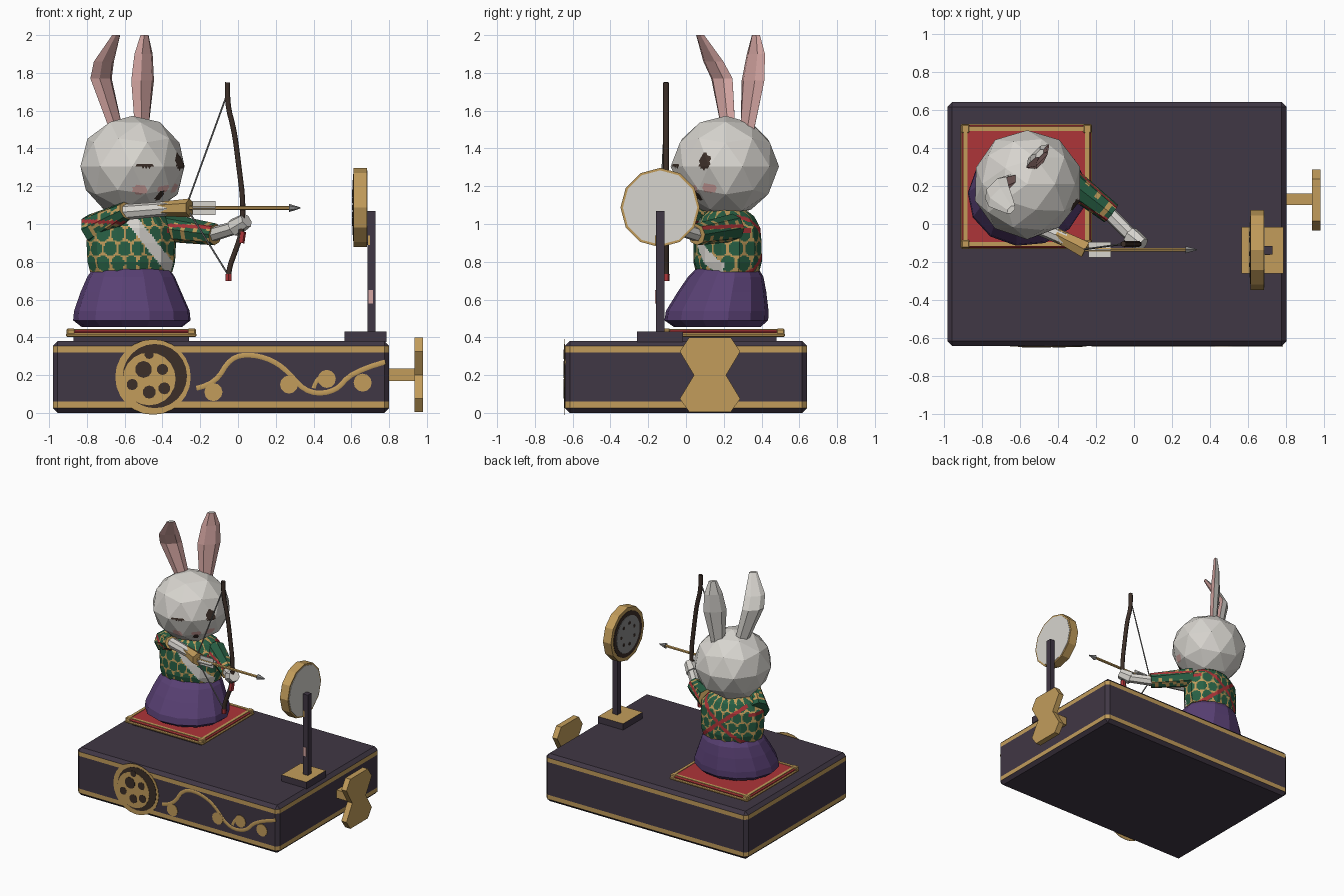
import bpy, bmesh, math, random
from mathutils import Vector, Matrix

random.seed(4)
if "Cube" in bpy.data.objects:
    bpy.data.objects.remove(bpy.data.objects["Cube"])


def material(name, r, g, b):
    m = bpy.data.materials.new(name)
    m.use_nodes = True
    m.diffuse_color = (r, g, b, 1)
    m.node_tree.nodes["Principled BSDF"].inputs["Base Color"].default_value = (r, g, b, 1)
    return m


DARK = material("dark lacquer", .051, .038, .058)
GOLD = material("gold", .54, .335, .105)
RED = material("red", .42, .035, .04)
GREEN = material("green", .021, .115, .058)
PURPLE = material("purple", .1, .052, .175)
WHITE = material("white fur", .68, .66, .62)
PINK = material("pink", .66, .38, .36)
BROWN = material("dark brown", .045, .028, .021)
GREY = material("grey", .25, .25, .25)


def finish(name, bm, *mats):
    bmesh.ops.recalc_face_normals(bm, faces=bm.faces)
    me = bpy.data.meshes.new(name)
    bm.to_mesh(me)
    bm.free()
    ob = bpy.data.objects.new(name, me)
    bpy.context.collection.objects.link(ob)
    for m in mats:
        me.materials.append(m)
    return ob


def box(name, lo, hi, mat, bevel=0):
    bm = bmesh.new()
    lo, hi = Vector(lo), Vector(hi)
    bmesh.ops.create_cube(bm, size=1, matrix=Matrix.Translation((lo + hi) / 2) @ Matrix.Diagonal((*(hi - lo), 1)))
    if bevel:
        bmesh.ops.bevel(bm, geom=bm.edges[:], offset=bevel, segments=1, affect='EDGES')
    return finish(name, bm, mat)


def limb(name, p, q, r1, r2, mat, n=8):
    # Tapered tube from p to q
    p, q = Vector(p), Vector(q)
    bm = bmesh.new()
    turn = (q - p).to_track_quat('Z', 'Y').to_matrix().to_4x4()
    bmesh.ops.create_cone(bm, cap_ends=True, segments=n, radius1=r1, radius2=r2, depth=(q - p).length,
                          matrix=Matrix.Translation((p + q) / 2) @ turn)
    return finish(name, bm, mat)


def disc(name, c, r, axis, mat, n=16, t=.004):
    # Thin plate lying on a surface
    c = Vector(c)
    return limb(name, c, c + Vector(axis) * t, r, r, mat, n)


def loft(name, stations, n, mat, yaw=0):
    # Stack of elliptical rings: x, y, z, half width, half depth
    bm = bmesh.new()
    rings = []
    for x, y, z, rx, ry in stations:
        spin = Matrix.Rotation(yaw, 3, 'Z')
        rings.append([bm.verts.new(Vector((x, y, z)) + spin @ Vector((
            rx * math.cos(k * math.tau / n), ry * math.sin(k * math.tau / n), 0))) for k in range(n)])
    for a, b in zip(rings, rings[1:]):
        for k in range(n):
            bm.faces.new((a[k], a[k - 1], b[k - 1], b[k]))
    bm.faces.new(rings[0])
    bm.faces.new(rings[-1])
    return finish(name, bm, mat)


def paint(ob, mats, rule, cuts=0):
    # Cut faces finely, then colour them by a rule on centre and normal
    for m in mats:
        if m.name not in ob.data.materials:
            ob.data.materials.append(m)
    slot = {m.name: i for i, m in enumerate(ob.data.materials)}
    bm = bmesh.new()
    bm.from_mesh(ob.data)
    if cuts:
        bmesh.ops.subdivide_edges(bm, edges=bm.edges[:], cuts=cuts, use_grid_fill=True)
    bm.normal_update()
    for f in bm.faces:
        f.material_index = slot[rule(f.calc_center_median(), f.normal).name]
    bm.to_mesh(ob.data)
    bm.free()


def wire(name, pts, r, mat, squash=1, y=0):
    # Smooth stroke in the xz plane
    cu = bpy.data.curves.new(name, 'CURVE')
    cu.dimensions, cu.bevel_depth, cu.bevel_resolution, cu.resolution_u = '3D', r, 1, 4
    cu.use_fill_caps = True
    s = cu.splines.new('NURBS')
    s.points.add(len(pts) - 1)
    for p, (x, z) in zip(s.points, pts):
        p.co = (x, 0, z, 1)
    s.use_endpoint_u, s.order_u = True, 3
    cu.materials.append(mat)
    ob = bpy.data.objects.new(name, cu)
    bpy.context.collection.objects.link(ob)
    ob.scale.y, ob.location.y = squash, y


# Lacquered box with gold bands
base = box("base_box", (-.98, -.64, 0), (.8, .64, .38), DARK, .025)
bm = bmesh.new()
bm.from_mesh(base.data)
for z in (.026, .06, .32, .354):
    bmesh.ops.bisect_plane(bm, geom=bm.verts[:] + bm.edges[:] + bm.faces[:], plane_co=(0, 0, z), plane_no=(0, 0, 1))
bm.to_mesh(base.data)
bm.free()
paint(base, [GOLD], lambda c, n: GOLD if abs(n.z) < .3 and (.026 < c.z < .06 or .32 < c.z < .354) else DARK)

# Front medallion and vine
FRONT = (0, -1, 0)
disc("medallion_rim", (-.45, -.64, .19), .2, FRONT, GOLD, 24, .003)
disc("medallion_ground", (-.44, -.643, .195), .17, FRONT, BROWN, 24, .002)
disc("medallion_centre", (-.47, -.645, .18), .14, FRONT, GOLD, 20, .002)
for x, z, r in ((-.5, .23, .045), (-.4, .23, .03), (-.39, .13, .032), (-.47, .11, .035), (-.56, .15, .03), (-.47, .31, .025)):
    disc("medallion_spot", (x, -.647, z), r, FRONT, BROWN, 10, .002)
wire("vine", [(-.22, .13), (-.12, .15), (-.04, .3), (.1, .31), (.24, .25), (.36, .1), (.52, .11), (.6, .22), (.78, .27)],
     .015, GOLD, .25, -.64)
for x, z in ((-.13, .11), (.27, .15), (.47, .18), (.66, .16)):
    disc("vine_bud", (x, -.64, z), .048, FRONT, GOLD, 12)
wire("vine_tendril", [(.4, .13), (.42, .2), (.47, .2)], .012, GOLD, .25, -.64)

# Winding key
box("key_shaft", (.79, .1, .17), (.95, .16, .235), GOLD)
bm = bmesh.new()
half = [(.05, .2), (.16, .075), (.11, .005), (-.11, .005), (-.16, .075), (-.085, .2), (-.16, .325), (-.11, .4), (.11, .4), (.16, .325), (.085, .2)]
plate = bm.faces.new([bm.verts.new((.935, .127 + y, z)) for y, z in half[1:]])
side = bmesh.ops.extrude_face_region(bm, geom=[plate])
bmesh.ops.translate(bm, vec=(.045, 0, 0), verts=[v for v in side["geom"] if isinstance(v, bmesh.types.BMVert)])
finish("key_handle", bm, GOLD)

# Cushion
box("cushion_foot", (-.87, -.09, .38), (-.26, .48, .405), DARK)
box("cushion_piping", (-.91, -.13, .402), (-.22, .525, .422), GOLD, .006)
box("cushion", (-.905, -.125, .418), (-.225, .52, .44), RED, .008)
for x in (-.885, -.245):
    box("cushion_trim_side", (x - .011, -.115, .438), (x + .011, .51, .444), GOLD)
    for y in (-.105, .5):
        box("cushion_corner", (x - .022, y - .022, .406), (x + .022, y + .022, .446), GOLD, .006)
for y in (-.105, .5):
    box("cushion_trim_end", (-.895, y - .011, .438), (-.235, y + .011, .444), GOLD)

# Skirt
loft("skirt", [(-.56, .165, .455, .27, .23), (-.56, .16, .49, .315, .275), (-.56, .165, .54, .31, .272),
               (-.565, .19, .64, .27, .235), (-.565, .21, .72, .235, .2), (-.565, .22, .77, .2, .16)], 13, PURPLE, .2)


# Patterned robe
def dots(u, v, pitch=.092):
    row = round(v / (pitch * .86))
    du = u / pitch + .5 * (row % 2)
    return GREEN if math.hypot((du - round(du)) * pitch, v - row * pitch * .86) < .041 else GOLD


def robe_rule(c, n):
    x, y, z = c.x + .565, c.y - .22, c.z
    if y < -.02 and abs(x - .1 + (z - .9) * .8) < .04 and z < 1.03:
        return WHITE
    if y > .05 and abs(abs(x) - abs(z - .89) * 1.2) < .022:
        return RED
    if abs(x) > .19 and abs(z - .965) < .013:
        return RED
    return dots(math.atan2(y, x) * .235, z)


torso = loft("torso", [(-.565, .22, .745, .225, .165), (-.565, .22, .8, .24, .18), (-.565, .22, .9, .245, .178),
                       (-.565, .22, .98, .24, .17), (-.565, .22, 1.04, .19, .14), (-.565, .22, 1.09, .09, .08)], 12, GOLD, .26)
paint(torso, [GOLD, GREEN, RED, WHITE], robe_rule, 11)
for name, p, q, a, b in (("right_sleeve", (-.77, .19, .97), (-.59, .01, 1.07), .085, .05),
                         ("left_sleeve", (-.37, .25, .98), (-.12, .055, .945), .075, .058)):
    s = limb(name, p, q, a, b, GOLD)
    paint(s, [GOLD, GREEN, RED], lambda c, n: RED if abs(c.z - .975 + c.x * .05) < .009 else dots((c.x - c.y) * .8, c.z), 11)

# Forearms and hands
limb("right_forearm", (-.63, .04, 1.06), (-.36, -.08, 1.082), .042, .038, WHITE)
limb("right_cuff", (-.41, -.055, 1.08), (-.255, -.135, 1.085), .038, .05, GOLD, 6)
limb("left_forearm", (-.17, .095, .935), (.0, -.075, .985), .04, .036, WHITE, 7)
limb("left_hand", (-.02, -.06, .98), (.045, -.11, 1.02), .05, .04, WHITE, 7)

# Bow, string and arrow
wire("bow", [(-.055, 1.75), (-.06, 1.64), (-.02, 1.5), (.005, 1.3), (.028, 1.12), (.02, .95), (-.02, .84), (-.05, .76), (-.05, .7)],
     .016, BROWN, 1, -.105)
limb("bow_tip", (-.05, -.105, .698), (-.05, -.105, .735), .018, .019, RED, 6)
limb("bow_grip", (.015, -.105, .9), (.024, -.105, .96), .019, .019, RED, 6)
for x, z in ((-.06, 1.68), (-.055, .735)):
    limb("bow_string", (x, -.105, z), (-.275, -.135, 1.09), .005, .005, GREY, 5)
limb("arrow_shaft", (-.29, -.135, 1.085), (.28, -.135, 1.085), .011, .011, GOLD, 6)
limb("arrow_head", (.27, -.135, 1.085), (.33, -.135, 1.085), .022, .003, GREY, 6)
for dy, dz in ((.004, .038), (.04, .004)):
    box("arrow_feather", (-.24, -.135 - dy, 1.085 - dz), (-.12, -.135 + dy, 1.085 + dz), WHITE)

# Head, with the face turned between front and left
HEAD = Vector((-.56, .21, 1.305))
bm = bmesh.new()
bmesh.ops.create_icosphere(bm, subdivisions=2, radius=1)
for v in bm.verts:
    v.co = HEAD + v.co * Vector((.287, .292, .268)).x * random.uniform(.98, 1.02) * (1 - .06 * abs(v.co.z))
head = finish("head", bm, WHITE)
MARKS = [(-24, 1.33, .036, .044, BROWN), (-75, 1.31, .052, .011, BROWN), (-46, 1.15, .03, .026, BROWN),
         (-80, 1.18, .05, .024, PINK), (-21, 1.19, .05, .024, PINK), (-46, 1.185, .04, .02, PINK)]


def face_rule(c, n):
    a = math.degrees(math.atan2(c.y - HEAD.y, c.x - HEAD.x))
    for az, z, w, h, mat in MARKS:
        if math.hypot(math.radians(a - az) * .28 / w, (c.z - z) / h) < 1:
            return mat
    return WHITE


paint(head, [BROWN, PINK], face_rule, 9)

# Ears, pink inside
for name, rings in (("left_ear", [(-.51, .325, 1.5, .05, .03), (-.505, .355, 1.76, .085, .034), (-.5, .37, 1.9, .068, .026), (-.495, .37, 2, .03, .015)]),
                    ("right_ear", [(-.645, .225, 1.5, .05, .03), (-.725, .19, 1.77, .08, .034), (-.71, .145, 1.86, .075, .03), (-.645, .075, 2, .03, .015)])):
    ear = loft(name, rings, 6, WHITE, math.pi / 4)
    paint(ear, [PINK], lambda c, n: PINK if n.dot(Vector((.7, -.7, 0))) > .55 else WHITE)

# Target on its stand
block = box("stand_block", (.565, -.26, .375), (.785, -.015, .43), DARK)
paint(block, [GOLD], lambda c, n: GOLD if n.z > .5 else DARK)
box("stand_post", (.685, -.16, .42), (.728, -.115, 1.07), DARK)
box("post_mark", (.69, -.164, .58), (.715, -.158, .65), PINK)
box("post_clip", (.688, -.164, .89), (.7, -.158, .94), GOLD)
limb("target_rim", (.612, -.137, 1.087), (.682, -.137, 1.087), .21, .21, GOLD, 12)
disc("target_back", (.682, -.137, 1.087), .197, (1, 0, 0), WHITE, 12, .003)
disc("target_ring", (.612, -.137, 1.087), .178, (-1, 0, 0), BROWN, 24, .003)
disc("target_face", (.609, -.137, 1.087), .145, (-1, 0, 0), GREY, 24, .003)
for k in range(7):
    a = k * math.tau / 7
    disc("target_spot", (.606, -.137 + .085 * math.cos(a), 1.087 + .085 * math.sin(a)), .014, (-1, 0, 0), BROWN, 6, .002)
